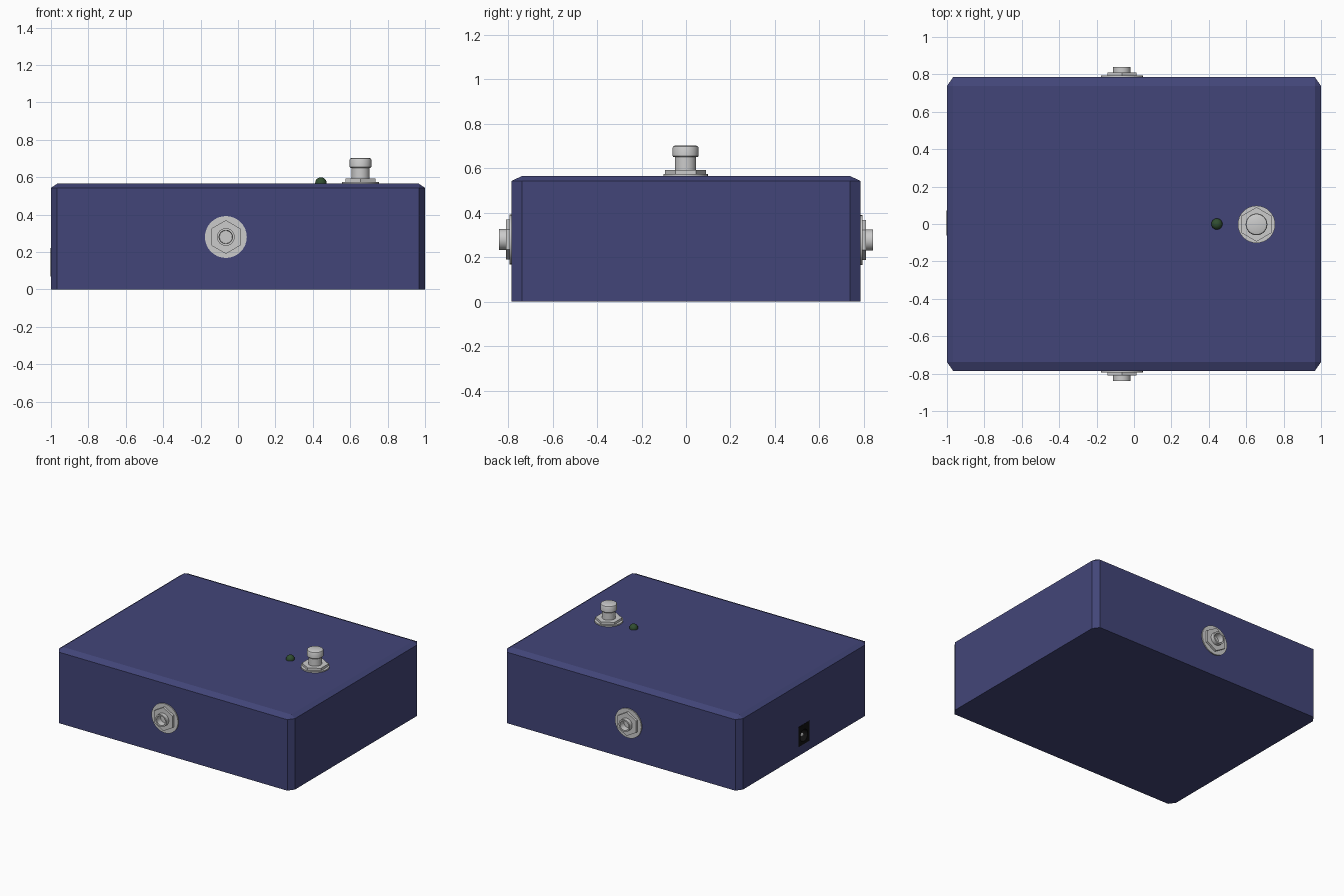
import bpy, bmesh, math
from mathutils import Matrix, Vector

if "Cube" in bpy.data.objects:
    bpy.data.objects.remove(bpy.data.objects["Cube"])


def material(name, rgb):
    m = bpy.data.materials.new(name)
    m.diffuse_color = (*rgb, 1)
    m.use_nodes = True
    m.node_tree.nodes["Principled BSDF"].inputs["Base Color"].default_value = m.diffuse_color
    return m


NAVY = material("navy_paint", (0.055, 0.06, 0.19))
BLACK = material("black_plastic", (0.006, 0.006, 0.006))
GREEN = material("dark_green_lens", (0.03, 0.075, 0.03))


def finish(name, bm, mat=None, matrix=None, smooth=False):
    bmesh.ops.remove_doubles(bm, verts=bm.verts, dist=1e-5)
    bmesh.ops.recalc_face_normals(bm, faces=bm.faces)
    me = bpy.data.meshes.new(name)
    bm.to_mesh(me)
    bm.free()
    ob = bpy.data.objects.new(name, me)
    bpy.context.collection.objects.link(ob)
    if matrix:
        ob.matrix_world = matrix
    if mat:
        me.materials.append(mat)
    if smooth:
        bpy.ops.object.select_all(action='DESELECT')
        ob.select_set(True)
        bpy.context.view_layer.objects.active = ob
        bpy.ops.object.shade_smooth_by_angle(angle=math.radians(35))
    return ob


def lathe(name, profile, matrix, sides=32, mat=None):
    """Revolve (radius, height) points about local z, first spoke on local y."""
    bm = bmesh.new()
    vs = [bm.verts.new((0, r, h)) for r, h in profile]
    es = [bm.edges.new(p) for p in zip(vs, vs[1:])]
    bmesh.ops.spin(bm, geom=vs + es, cent=(0, 0, 0), axis=(0, 0, 1),
                   angle=2 * math.pi, steps=sides, use_merge=True)
    return finish(name, bm, mat, matrix, sides > 6)


def box(name, size, center, mat=None):
    bm = bmesh.new()
    bmesh.ops.create_cube(bm, size=1)
    bmesh.ops.scale(bm, vec=size, verts=bm.verts)
    bmesh.ops.translate(bm, vec=center, verts=bm.verts)
    return finish(name, bm, mat)


def cut(target, cutter):
    mod = target.modifiers.new("cut", 'BOOLEAN')
    mod.operation, mod.solver, mod.object = 'DIFFERENCE', 'EXACT', cutter
    cutter.hide_render = True
    cutter.hide_set(True)


# Enclosure: chamfer every edge of a cube except the bottom, then stretch it
bm = bmesh.new()
bmesh.ops.create_cube(bm, size=2)
edges = [e for e in bm.edges if any(v.co.z > 0 for v in e.verts)]
bmesh.ops.bevel(bm, geom=edges, offset=0.06, segments=1, affect='EDGES', profile=0.5)
for v in bm.verts:
    x, y, z = v.co
    sx = x if abs(x) > 0.99 else math.copysign(0.967, x)
    v.co = (sx, y * 0.785, 0.565 if z > 0.99 else 0.543 if z > 0 else 0)
case = finish("enclosure", bm, NAVY)

# Power inlet set into the left wall
cut(case, box("inlet_cutter", (0.2, 0.13, 0.15), (-0.95, 0.005, 0.145)))
inlet = box("power_inlet", (0.155, 0.132, 0.152), (-0.925, 0.005, 0.145), BLACK)
side = Matrix.Translation((-1.003, 0.005, 0.135)) @ Matrix.Rotation(-math.pi / 2, 4, 'Y')
cut(inlet, lathe("inlet_hole_cutter", [(0, -0.12), (0.045, -0.12), (0.045, 0.05), (0, 0.05)], side))
lathe("power_pin", [(0, -0.125), (0.014, -0.125), (0.014, -0.015), (0.008, -0.008), (0, -0.008)], side)

# Cable sockets on the front and back walls
for label, s, z in (("front", -1, 0.28), ("back", 1, 0.277)):
    m = Matrix.Translation((-0.065, s * 0.785, z)) @ Matrix.Rotation(-s * math.pi / 2, 4, 'X')
    lathe(label + "_socket_washer",
          [(0, -0.005), (0.112, -0.005), (0.112, 0.008), (0.046, 0.008)], m)
    lathe(label + "_socket_nut",
          [(0.045, 0.006), (0.09, 0.006), (0.09, 0.025), (0.045, 0.025)], m, 6)
    lathe(label + "_socket_barrel",
          [(0.047, 0), (0.047, 0.055), (0.036, 0.055), (0.034, 0.009), (0, 0.009)], m)

# Foot switch on the lid
m = Matrix.Translation((0.655, -0.002, 0.565))
lathe("switch_washer", [(0, -0.005), (0.1, -0.005), (0.1, 0.009), (0, 0.009)], m)
lathe("switch_nut", [(0, 0.008), (0.092, 0.008), (0.092, 0.027), (0, 0.027)], m, 6)
lathe("switch_shaft", [(0, 0.02), (0.048, 0.02), (0.048, 0.09), (0, 0.09)], m)
lathe("switch_button", [(0, 0.085), (0.054, 0.085), (0.058, 0.09), (0.058, 0.128),
                        (0.055, 0.134), (0.048, 0.137), (0, 0.138)], m)

# Indicator lamp
dome = [(0.03, -0.005)] + [(0.03 * math.cos(a * math.pi / 12), 0.006 + 0.028 * math.sin(a * math.pi / 12))
                           for a in range(7)]
lathe("indicator_lamp", dome, Matrix.Translation((0.443, 0, 0.565)), 24, GREEN)
